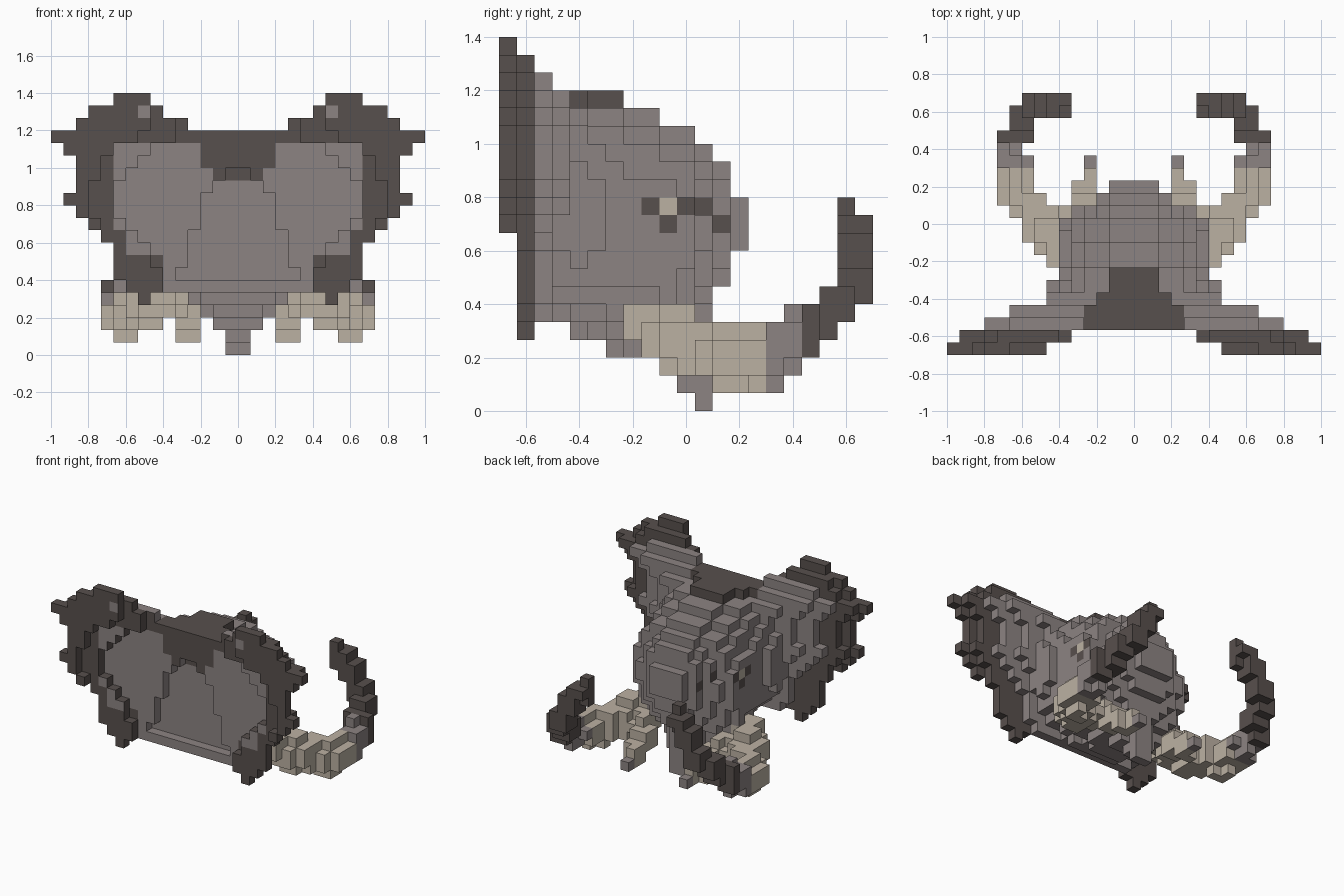
import bpy, bmesh
from math import hypot, sqrt
from mathutils import Vector

cube = bpy.data.objects.get("Cube")
if cube:
    bpy.data.objects.remove(cube)

V = 1 / 15            # block size
Y0 = -0.7             # rear plane of the ears


def material(name, rgb):
    m = bpy.data.materials.new(name)
    m.use_nodes = True
    m.diffuse_color = (*rgb, 1)
    m.node_tree.nodes["Principled BSDF"].inputs["Base Color"].default_value = (*rgb, 1)
    return m


MATS = [material("grey_hide", (0.265, 0.23, 0.225)),
        material("dark_hide", (0.097, 0.08, 0.074)),
        material("pale_ivory", (0.5, 0.44, 0.365))]
GREY, DARK, PALE = range(3)


def centre(c):
    return Vector(((c[0] + .5) * V, Y0 + (c[1] + .5) * V, (c[2] + .5) * V))


def box(i, j, k):
    """Blocks in half-open index ranges."""
    return {(a, b, c) for a in range(*i) for b in range(*j) for c in range(*k)}


# Ear: outline extents for each row, dished in front and stepped towards the rim
def ear_cells():
    rows = {4: (7, 7), 5: (0, 8), 6: (0, 9), 7: (0, 9), 8: (0, 9), 9: (0, 10),
            10: (0, 11), 11: (0, 12), 12: (0, 13), 13: (0, 12), 14: (0, 12),
            15: (0, 12), 16: (0, 13), 17: (0, 14), 18: (4, 12), 19: (6, 11), 20: (7, 9)}
    cells = set()
    for k, (first, last) in rows.items():
        for i in range(first, last + 1):
            x, _, z = centre((i, 0, k))
            r = hypot((x - .33) / .5, (z - .8) / .45)
            low = 2
            if r > .7 and i >= (5 if k > 8 else 6):
                low = 1
            if r > .94 and i >= 7 and k >= 10:
                low = 0
            high = min((last + 1 - i) // 2, 20 - k, k - 3)
            if k < 10:
                high = max(high, 1)
            cells |= box((i, i + 1), (min(low, high), high + 1), (k, k + 1))
    return cells


# Head: stacked oval sections (bottom row, top row, half width) from back to muzzle
def head_cells():
    sections = [(5, 18, 6), (5, 18, 7), (4, 18, 7), (4, 18, 6.7), (3, 18, 6.4), (3, 17, 6.3),
                (3, 17, 6.2), (3, 16, 6.2), (4, 16, 5.8), (5, 15, 4.6), (7, 14, 3.3), (9, 12, 2.3)]
    cells = set()
    for n, (lo, hi, half) in enumerate(sections):
        mid, rad = (lo + hi) / 2, (hi - lo) / 2
        for k in range(lo, hi):
            t = (k + .5 - mid) / rad
            w = max(1, round(half * sqrt(max(0, 1 - t * t))))
            cells |= box((0, w), (n + 2, n + 3), (k, k + 1))
    return cells


# Shallow recess between the ears, widening downwards
def recess_cells():
    widths = {6: 5, 7: 4, 8: 4, 9: 4, 10: 3, 11: 3, 12: 3, 13: 2, 14: 1}
    return {c for k, w in widths.items() for c in box((0, w), (2, 3), (k, k + 1))}


# Tapered rod of blocks along a path of (x, y, z, radius)
def rod_cells(path):
    cells = set()
    for a, b in zip(path, path[1:]):
        p, q = Vector(a[:3]), Vector(b[:3])
        for c in box((0, 15), (0, 21), (0, 21)):
            m = centre(c)
            t = min(1, max(0, (m - p).dot(q - p) / (q - p).length_squared))
            if (m - p.lerp(q, t)).length < a[3] + (b[3] - a[3]) * t:
                cells.add(c)
    return cells


TUSK = [(.39, -.13, .32, .11), (.49, 0, .25, .115), (.59, .13, .2, .11), (.66, .28, .2, .1),
        (.66, .4, .27, .09), (.61, .53, .36, .08), (.55, .62, .46, .08),
        (.48, .645, .57, .075), (.37, .61, .74, .06)]
SMALL_TUSK = [(.33, -.02, .28, .08), (.28, .14, .18, .08), (.235, .33, .1, .04)]


# Colour rules: c is the block (right and left alike), n the face direction
def head_colour(c, n):
    i, j, k = c
    if k >= 17 and j <= 6:
        return DARK
    if n[1] < 0 and j <= 3 and (k >= 15 and i <= 2 or k == 14 and i <= 1):
        return DARK
    if n[0] and (j, k) == (9, 11):                       # eye
        return PALE
    if n[0] and (j, k) in {(8, 11), (10, 11), (11, 11), (9, 10), (12, 10)}:
        return DARK
    return GREY


def ear_colour(c, n):
    i, j, k = c
    if j <= 1:
        patch = 8 <= k <= 16 and i <= (8 if k < 10 else 9)
        return GREY if n[1] < 0 and (patch or (i, k) == (7, 19)) else DARK
    if n[1] < 0 and (k >= 17 or (k <= 7 and i >= 6) or (k >= 15 and i <= 2)):
        return DARK
    if k == 17 and i <= 3:
        return DARK
    return GREY


def tusk_colour(c, n):
    return PALE if c[1] < 15 else GREY if c[1] < 17 else DARK


def mirror(cells):
    return {(-1 - i, j, k) for i, j, k in cells}


# Assign each block to one part only
parts, used = [], set()


def add_part(name, cells, colour):
    cells = cells - used
    used.update(cells)
    parts.append((name, cells, colour))


def add_pair(name, cells, colour):
    add_part("left_" + name, cells, colour)
    add_part("right_" + name, mirror(cells), colour)


recess = recess_cells()
head = head_cells() - recess
add_part("head", head | mirror(head), head_colour)
chin = (box((0, 3), (7, 10), (3, 5)) | box((0, 2), (9, 11), (2, 5))
        | box((0, 1), (10, 12), (1, 5)) | box((0, 1), (11, 12), (0, 2)))
add_part("chin", chin | mirror(chin), lambda c, n: GREY)
add_pair("ear", ear_cells() - recess, ear_colour)
add_pair("tusk", rod_cells(TUSK), tusk_colour)
add_pair("small_tusk", rod_cells(SMALL_TUSK), tusk_colour)


# Mesh only the exposed block faces
def build(name, cells, colour):
    bm = bmesh.new()
    verts = {}

    def vert(p):
        if p not in verts:
            verts[p] = bm.verts.new((p[0] * V, Y0 + p[1] * V, p[2] * V))
        return verts[p]

    for c in sorted(cells):
        own = (c[0] if c[0] >= 0 else -1 - c[0], c[1], c[2])
        for axis in range(3):
            for side in (0, 1):
                n = [0, 0, 0]
                n[axis] = 2 * side - 1
                if tuple(a + b for a, b in zip(c, n)) in used:
                    continue
                loop = []
                for u, w in ((0, 0), (1, 0), (1, 1), (0, 1)):
                    p = list(c)
                    p[axis] += side
                    p[(axis + 1) % 3] += u
                    p[(axis + 2) % 3] += w
                    loop.append(vert(tuple(p)))
                face = bm.faces.new(loop if side else loop[::-1])
                face.material_index = colour(own, n)
    mesh = bpy.data.meshes.new(name)
    bm.to_mesh(mesh)
    bm.free()
    for m in MATS:
        mesh.materials.append(m)
    bpy.context.collection.objects.link(bpy.data.objects.new(name, mesh))


for part in parts:
    build(*part)
